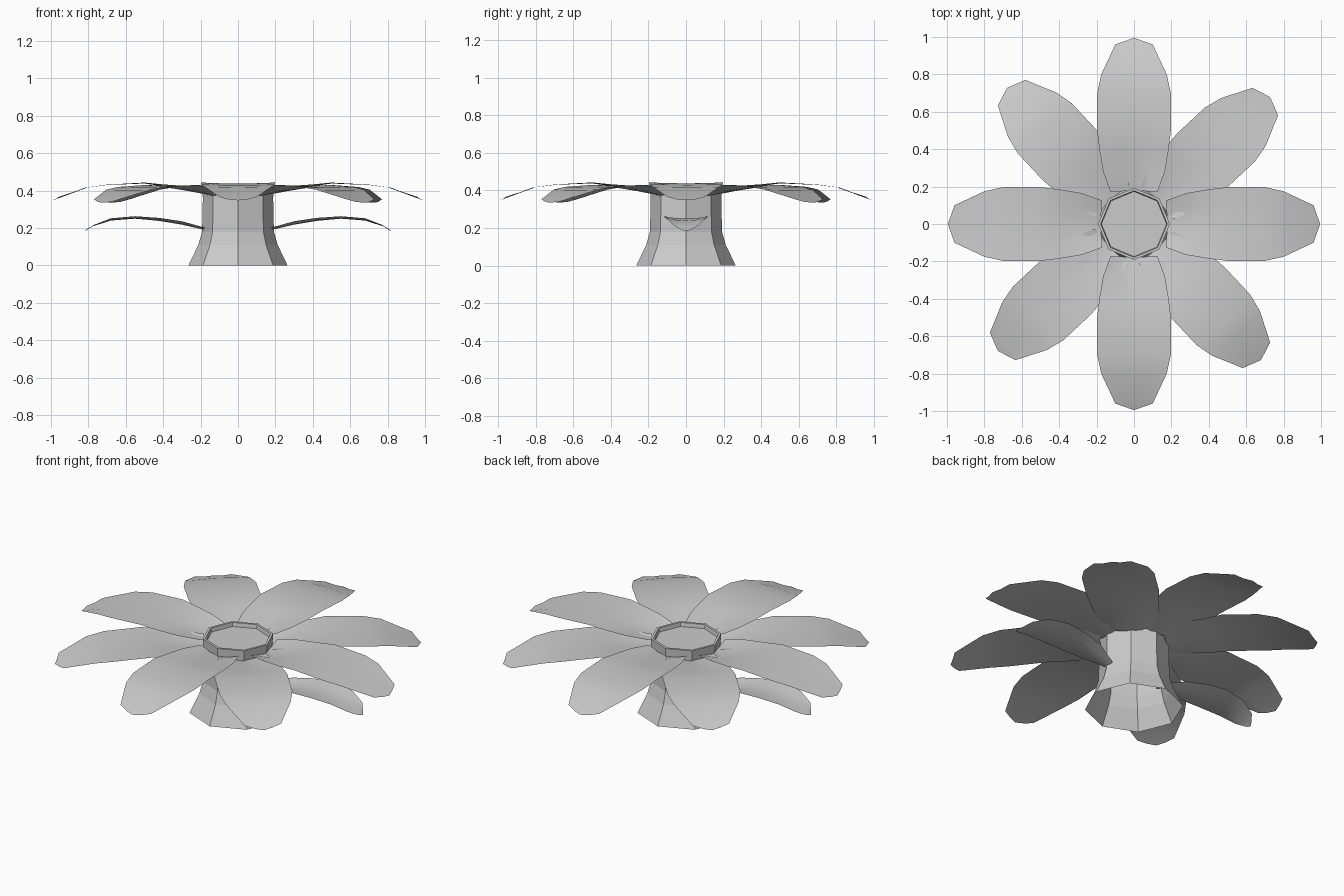
import bpy, math

if "Cube" in bpy.data.objects:
    bpy.data.objects.remove(bpy.data.objects["Cube"])


def make_object(name, verts, faces, smooth=False):
    mesh = bpy.data.meshes.new(name)
    mesh.from_pydata(verts, [], faces)
    mesh.update()
    for p in mesh.polygons:
        p.use_smooth = smooth
    obj = bpy.data.objects.new(name, mesh)
    bpy.context.collection.objects.link(obj)
    return obj


def blade(name, rows, angle, dz=0.0):
    """Cupped sheet; rows = (edge radius, centre radius, half width, centre z, edge lift)."""
    cols = (-1, -0.5, 0, 0.5, 1)
    n = len(cols)
    ca, sa = math.cos(math.radians(angle)), math.sin(math.radians(angle))
    verts, faces = [], []
    for r_edge, r_mid, w, z, lift in rows:
        for t in cols:
            r = r_mid + (r_edge - r_mid) * abs(t)
            y = w * t
            verts.append((r * ca - y * sa, r * sa + y * ca, z + dz + lift * t * t))
    for i in range(len(rows) - 1):
        for j in range(n - 1):
            a = i * n + j
            faces.append((a, a + n, a + n + 1, a + 1))
    return make_object(name, verts, faces, True)


# Octagonal stem, open below, with a rim and recessed disc on top
sides = 8
profile = [(0.265, 0), (0.212, 0.11), (0.192, 0.18), (0.188, 0.36),
           (0.192, 0.435), (0.178, 0.435), (0.174, 0.412)]
verts = [(r * math.cos(math.tau * k / sides), r * math.sin(math.tau * k / sides), z)
         for r, z in profile for k in range(sides)]
faces = []
for i in range(len(profile) - 1):
    for k in range(sides):
        m = (k + 1) % sides
        faces.append((i * sides + k, i * sides + m, (i + 1) * sides + m, (i + 1) * sides + k))
last = (len(profile) - 1) * sides
faces.append(tuple(range(last, last + sides)))
make_object("stem", verts, faces)

# Eight drooping petals; the diagonal ones sit slightly lower
petal_rows = [
    (0.17, 0.18, 0.125, 0.385, 0.03),
    (0.28, 0.28, 0.165, 0.405, 0.02),
    (0.40, 0.40, 0.185, 0.423, 0.01),
    (0.50, 0.50, 0.197, 0.438, 0.005),
    (0.70, 0.70, 0.197, 0.430, 0.002),
    (0.80, 0.82, 0.175, 0.415, 0.003),
    (0.96, 0.995, 0.100, 0.348, 0.018),
]
for q in range(4):
    blade(f"upper_petal_{q + 1}", petal_rows, 90 * q)
    blade(f"lower_petal_{q + 1}", petal_rows, 90 * q + 43, -0.013)

# Two leaves on the stem
leaf_rows = [
    (0.17, 0.17, 0.03, 0.188, 0.012),
    (0.30, 0.30, 0.085, 0.218, 0.018),
    (0.42, 0.42, 0.11, 0.238, 0.016),
    (0.55, 0.55, 0.12, 0.250, 0.013),
    (0.68, 0.68, 0.105, 0.240, 0.012),
    (0.77, 0.79, 0.07, 0.205, 0.012),
    (0.80, 0.82, 0.03, 0.186, 0.008),
]
blade("right_leaf", leaf_rows, 0)
blade("left_leaf", leaf_rows, 180)
